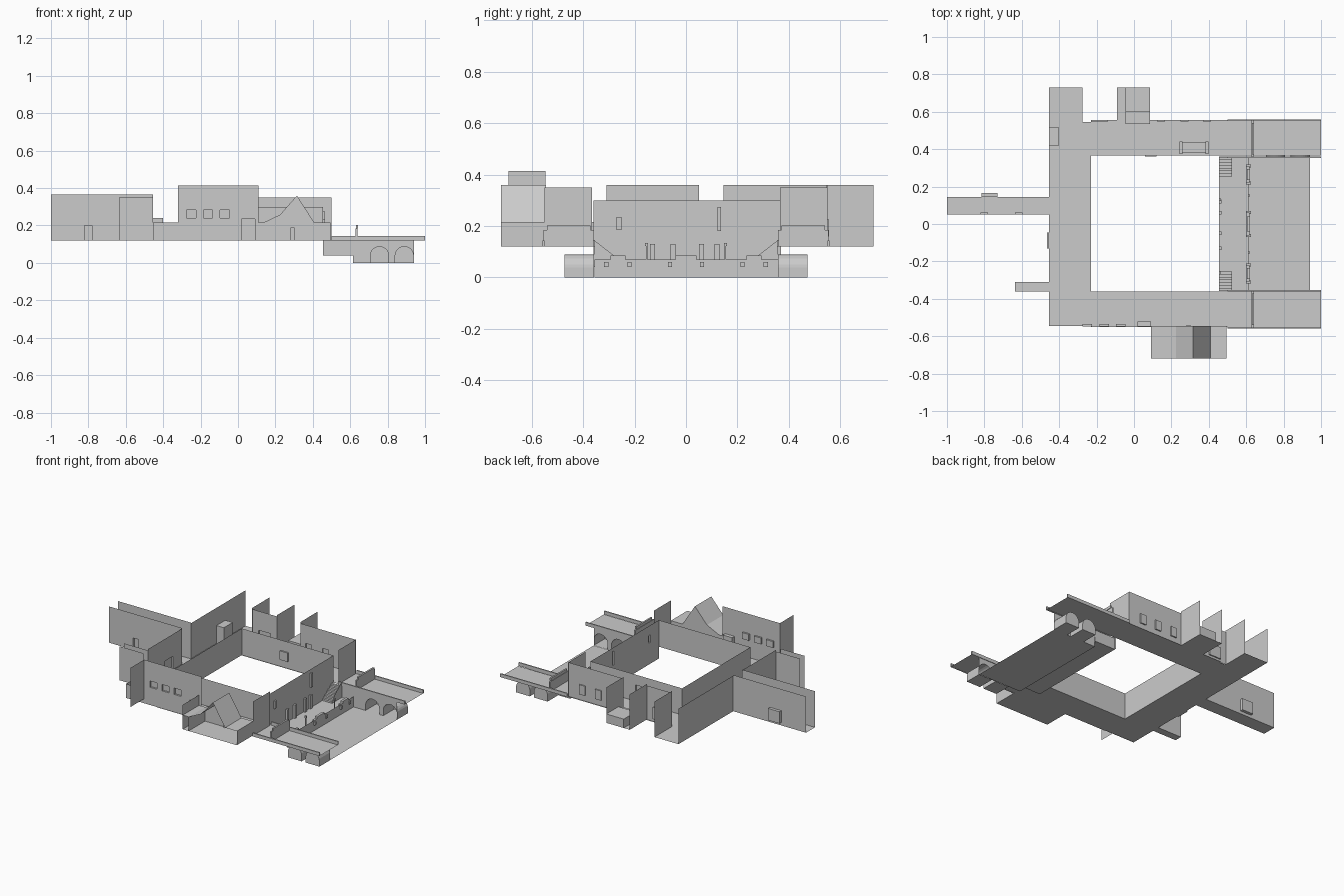
import bpy, bmesh, math

if "Cube" in bpy.data.objects:
    bpy.data.objects.remove(bpy.data.objects["Cube"])

F = 0.12  # main floor level


def mesh(name, quads):
    bm = bmesh.new()
    for q in quads:
        bm.faces.new([bm.verts.new(p) for p in q])
    bmesh.ops.remove_doubles(bm, verts=bm.verts, dist=1e-4)
    me = bpy.data.meshes.new(name)
    bm.to_mesh(me)
    bm.free()
    ob = bpy.data.objects.new(name, me)
    bpy.context.collection.objects.link(ob)
    return ob


def floor(name, x0, x1, y0, y1, z=F):
    return mesh(name, [[(x0, y0, z), (x1, y0, z), (x1, y1, z), (x0, y1, z)]])


def box(name, x0, x1, y0, y1, z0, z1):
    bm = bmesh.new()
    bmesh.ops.create_cube(bm, size=1)
    for v in bm.verts:
        v.co = ((x0 + x1) / 2 + v.co.x * (x1 - x0),
                (y0 + y1) / 2 + v.co.y * (y1 - y0),
                (z0 + z1) / 2 + v.co.z * (z1 - z0))
    me = bpy.data.meshes.new(name)
    bm.to_mesh(me)
    bm.free()
    ob = bpy.data.objects.new(name, me)
    bpy.context.collection.objects.link(ob)
    return ob


def wall(name, a, b, z0, z1, niches=()):
    """Sheet wall from a to b; niches are (start, end, low, high, depth),
    measured in the wall's own x or y, depth along +x or +y."""
    along_x = abs(b[0] - a[0]) > abs(b[1] - a[1])
    k = 0 if along_x else 1
    fixed = a[1 - k]

    def P(u, z, d=0):
        return (u, fixed + d, z) if along_x else (fixed + d, u, z)

    us = sorted({a[k], b[k], *[n[0] for n in niches], *[n[1] for n in niches]})
    zs = sorted({z0, z1, *[n[2] for n in niches], *[n[3] for n in niches]})
    quads = []
    for u0, u1 in zip(us, us[1:]):
        for w0, w1 in zip(zs, zs[1:]):
            u, w = (u0 + u1) / 2, (w0 + w1) / 2
            if not any(n[0] < u < n[1] and n[2] < w < n[3] for n in niches):
                quads.append([P(u0, w0), P(u1, w0), P(u1, w1), P(u0, w1)])
    for u0, u1, w0, w1, d in niches:
        c = [(u0, w0), (u1, w0), (u1, w1), (u0, w1)]
        quads.append([P(*p, d) for p in c])
        for p, q in zip(c, c[1:] + c[:1]):
            quads.append([P(*p), P(*q), P(*q, d), P(*p, d)])
    return mesh(name, quads)


# corridor floors
floor("west_corridor_floor", -.455, -.23, -.545, .73 - .185)
floor("northwest_passage_floor", -.455, -.275, .545, .73)
floor("north_corridor_floor", -.23, 1, .365, .555)
floor("south_corridor_floor", -.23, 1, -.55, -.36)
floor("west_passage_floor", -1, -.455, .05, .145)
floor("small_passage_floor", -.635, -.455, -.36, -.31)
floor("north_alcove_floor", -.09, .085, .545, .73)
floor("south_room_floor", .09, .495, -.72, -.545)

# courtyard walls
wall("court_west_wall", (-.23, -.36), (-.23, .37), F, .3)
wall("court_north_wall", (-.23, .37), (.455, .37), F, .3, [(.06, .12, .17, .23, -.01)])
wall("court_south_wall", (-.23, -.36), (.455, -.36), F, .3)
wall("court_east_wall", (.455, -.36), (.455, .37), .04, .3,
     [(.122, .136, .18, .275, .01), (-.27, -.25, .185, .235, .01)])

# outer west wall and passages
wall("west_wall_south", (-.455, -.545), (-.455, -.36), F, .215)
wall("west_wall_middle", (-.455, -.31), (-.455, .05), F, .36, [(-.13, -.045, F, .21, -.01)])
wall("west_wall_north", (-.455, .145), (-.455, .73), F, .36)
wall("west_passage_north", (-1, .145), (-.455, .145), F, .365, [(-.815, -.73, .14, .22, .02)])
wall("west_passage_south", (-1, .05), (-.455, .05), F, .365,
     [(-.82, -.78, F, .2, .012), (-.635, -.595, F, .2, .012)])
for y in (-.36, -.31):
    wall("small_passage_wall", (-.635, y), (-.455, y), F, .35)
box("corner_bench", -.455, -.4, .42, .515, F, .24)

# outer north wall
wall("northwest_passage_wall", (-.275, .545), (-.275, .73), F, .36)
wall("north_wall_left", (-.275, .548), (-.09, .548), F, .35, [(-.23, -.14, .14, .22, .008)])
wall("north_wall_right", (.085, .548), (.5, .548), F, .35,
     [(x - .022, x + .022, .16, .225, .008) for x in (.145, .27, .39)])
for x in (-.09, .085):
    wall("north_alcove_wall", (x, .548), (x, .73), F, .36)
box("alcove_step", -.045, .085, .535, .6, F, .15)
box("alcove_platform", -.045, .085, .6, .73, F, .18)
wall("north_end_wall", (.497, .365), (.497, .55), F, .35)
wall("south_end_wall", (.497, -.55), (.497, -.365), F, .35)

# outer south wall with the tall windowed section
wall("south_wall_low", (-.455, -.547), (-.32, -.547), F, .215)
wall("south_wall_tall", (-.32, -.547), (.11, -.547), F, .415,
     [(x - .025, x + .025, .24, .283, .012) for x in (-.25, -.16, -.07)]
     + [(.02, .09, F, .235, .025)])
wall("south_tall_fin", (-.32, -.69), (-.32, -.547), .15, .415)

# gabled south room
gable = [(.09, .215), (.135, .215), (.225, .258), (.315, .36), (.408, .215), (.495, .215)]
mesh("south_room_roof", [[(a, -.545, p), (b, -.545, q), (b, -.72, q), (a, -.72, p)]
                         for (a, p), (b, q) in zip(gable, gable[1:])])
mesh("south_room_gable_wall", [[(a, -.545, F), (b, -.545, F), (b, -.545, q), (a, -.545, p)]
                               for (a, p), (b, q) in zip(gable, gable[1:])])
for x, z in ((.09, .285), (.135, .215), (.495, .215)):
    wall("south_room_side_wall", (x, -.72), (x, -.545), F, z)
box("south_room_door", .28, .303, -.555, -.54, F, .19)

# stone trough with rounded ends in the north corridor
box("trough", .255, .385, .38, .435, F, .16)
for x in (.25, .39):
    box("trough_end", x - .008, x + .008, .374, .441, F, .17)

# sunken terrace and lower floor
floor("terrace_floor", .455, .615, -.355, .36, .04)
floor("lower_floor", .615, .94, -.355, .36, 0)
wall("terrace_parapet", (.615, -.355), (.615, .36), 0, .07)
for yc, w in ((-.265, .045), (0, .062), (.265, .045)):
    box("parapet_block", .6, .618, yc - w, yc + w, .04, .07)
    box("parapet_block_cap", .603, .62, yc - w * .65, yc + w * .65, .07, .085)
    for s in (-1, 1):
        box("parapet_block_end", .6, .625, yc + s * w - .008, yc + s * w + .008, .04, .06)
for y in (-.153, .153):
    box("lamp_pole", .612, .618, y - .003, y + .003, .07, .125)
    box("lamp_head", .609, .621, y - .006, y + .006, .122, .135)
for y in (-.13, -.05, .06, .12):
    box("court_pilaster", .455, .467, y - .01, y + .01, .04, .13)

for s in (-1, 1):
    side = "north" if s > 0 else "south"
    yi, yo, yb = s * .357, s * .555, s * .473
    # stairs descending towards the middle of the terrace
    n = 7
    for i in range(n):
        y0, y1 = sorted((s * (.358 - i * .015), s * (.358 - (i + 1) * .015)))
        box(side + "_stair", .455, .525, y0, y1, .04, F - i * .08 / n)
    mesh(side + "_stair_side", [[(.527, yi, .04), (.527, s * .25, .04),
                                 (.527, s * .28, .085), (.527, yi, .145)]])
    # rims and cross barrier on the raised arms
    for y in (yi, yo):
        box(side + "_arm_rim", .5, 1, y - .004, y + .004, F, .143)
    y0, y1 = sorted((yi, yo))
    box(side + "_barrier", .628, .638, y0, y1, F, .185)
    box(side + "_barrier_cap", .631, .642, y0 + .015, y1 - .015, .185, .203)
    # retaining wall with two arched tunnels
    wall(side + "_terrace_side", (.455, yi), (.615, yi), .04, F)
    wall(side + "_arch_pier", (.615, yi), (.705, yi), 0, F)
    wall(side + "_arch_pier", (.808, yi), (.838, yi), 0, F)
    quads = []
    for c in (.7565, .889):
        r = .0515
        arc = [(c - r, 0)] + [(c - r * math.cos(math.pi * i / 12),
                               .038 + r * math.sin(math.pi * i / 12))
                              for i in range(13)] + [(c + r, 0)]
        for (a, p), (b, q) in zip(arc, arc[1:]):
            quads.append([(a, yi, p), (b, yi, q), (b, yb, q), (a, yb, p)])
            if abs(b - a) > 1e-5:
                quads.append([(a, yi, p), (b, yi, q), (b, yi, F), (a, yi, F)])
        quads.append([(a, yb, p) for a, p in arc])
        quads.append([(c - r, yi, 0), (c + r, yi, 0), (c + r, yb, 0), (c - r, yb, 0)])
    mesh(side + "_arched_tunnels", quads)
